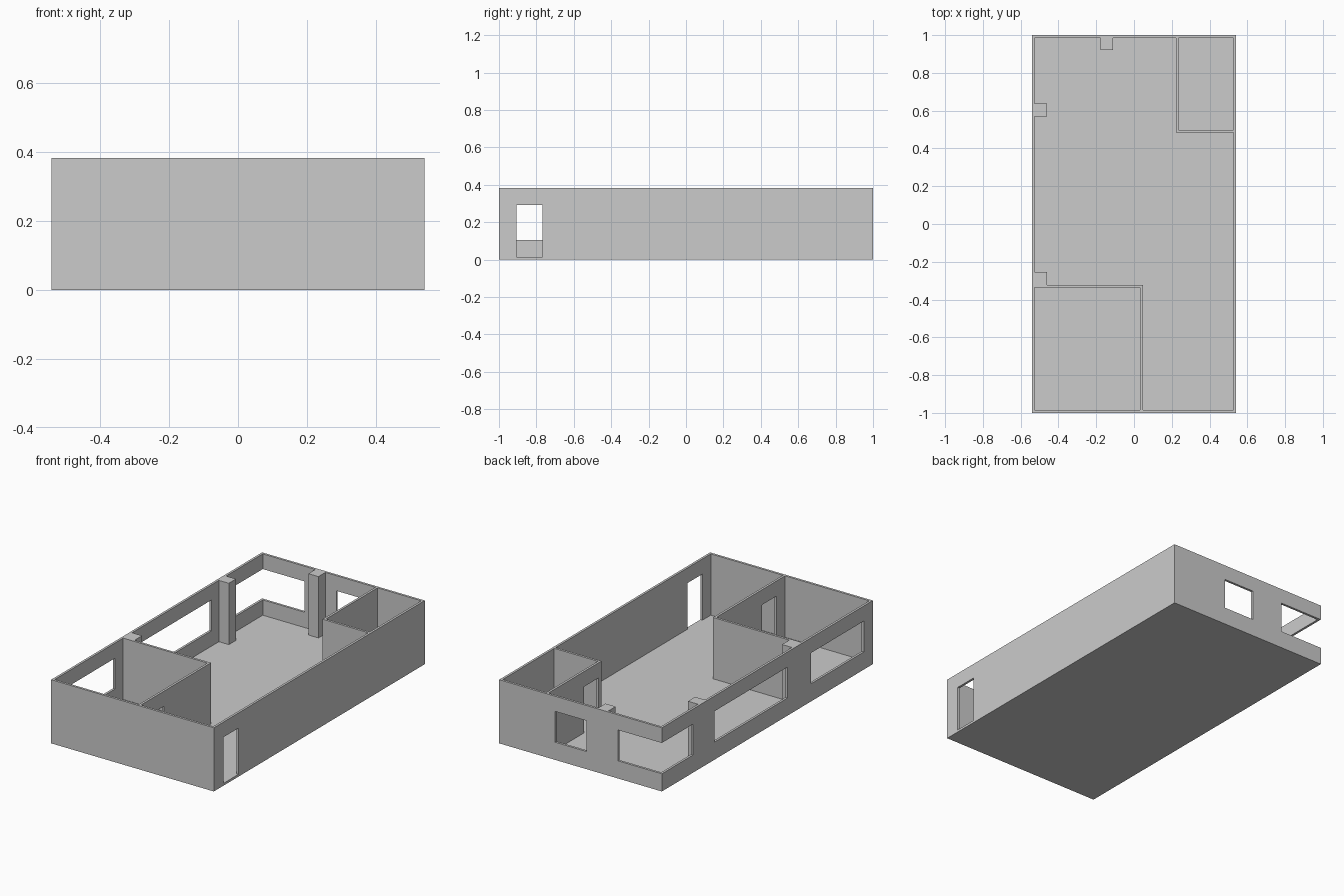
import bpy

if "Cube" in bpy.data.objects:
    bpy.data.objects.remove(bpy.data.objects["Cube"])

X, Y, H = 0.54, 1.0, 0.382      # half width, half length, wall height
T = 0.014                       # wall and floor thickness
IX, IY = X - T, Y - T           # inner faces of the outer walls
SILL, HEAD = 0.106, 0.291       # window sill, head of windows and doors


def prism(name, outline, z0, z1):
    """Extrude a counter-clockwise plan outline from z0 to z1."""
    n = len(outline)
    verts = [(x, y, z) for z in (z0, z1) for x, y in outline]
    faces = [tuple(reversed(range(n))), tuple(range(n, 2 * n))]
    faces += [(i, (i + 1) % n, n + (i + 1) % n, n + i) for i in range(n)]
    mesh = bpy.data.meshes.new(name)
    mesh.from_pydata(verts, [], faces)
    obj = bpy.data.objects.new(name, mesh)
    bpy.context.collection.objects.link(obj)
    return obj


def box(name, x0, x1, y0, y1, z0, z1):
    return prism(name, [(x0, y0), (x1, y0), (x1, y1), (x0, y1)], z0, z1)


def carve(target, cutter):
    """Subtract the cutter, apply, and remove it."""
    mod = target.modifiers.new("carve", 'BOOLEAN')
    mod.operation, mod.solver, mod.object = 'DIFFERENCE', 'EXACT', cutter
    cutter.hide_render = True
    bpy.context.view_layer.objects.active = target
    bpy.ops.object.modifier_apply(modifier=mod.name)
    bpy.data.objects.remove(cutter)


# Solid block that becomes floor, walls, partitions and pillars
house = box("house_floor_and_walls", -X, X, -Y, Y, 0, H)

# Main hall: plan outline steps around both rooms and the three pillars
hall = [(0.047, -IY), (IX, -IY), (IX, 0.484), (0.222, 0.484), (0.222, IY),
        (-0.11, IY), (-0.11, 0.92), (-0.177, 0.92), (-0.177, IY),
        (-IX, IY), (-IX, 0.638), (-0.46, 0.638), (-0.46, 0.57), (-IX, 0.57),
        (-IX, -0.253), (-0.46, -0.253), (-0.46, -0.323), (0.047, -0.323)]
carve(house, prism("hall_space", hall, T, H + 0.1))

# Front left and back right rooms
carve(house, box("front_room_space", -IX, 0.033, -IY, -0.337, T, H + 0.1))
carve(house, box("back_room_space", 0.236, IX, 0.498, IY, T, H + 0.1))

# Left wall windows; the last one runs out through the back corner
for y0, y1 in ((-0.915, -0.415), (-0.19, 0.50), (0.705, 1.1)):
    carve(house, box("left_window", -X - 0.1, -X + 0.03, y0, y1, SILL, HEAD))

# Back wall windows; the first one joins the corner opening
for x0, x1 in ((-X - 0.1, -0.248), (-0.038, 0.168)):
    carve(house, box("back_window", x0, x1, Y - 0.03, Y + 0.1, SILL, HEAD))

# Doors: entrance, front room, back room
for x, y0, y1 in ((X, -0.907, -0.767), (0.04, -0.907, -0.767), (0.229, 0.512, 0.65)):
    carve(house, box("doorway", x - 0.03, x + 0.03, y0, y1, T, HEAD))
